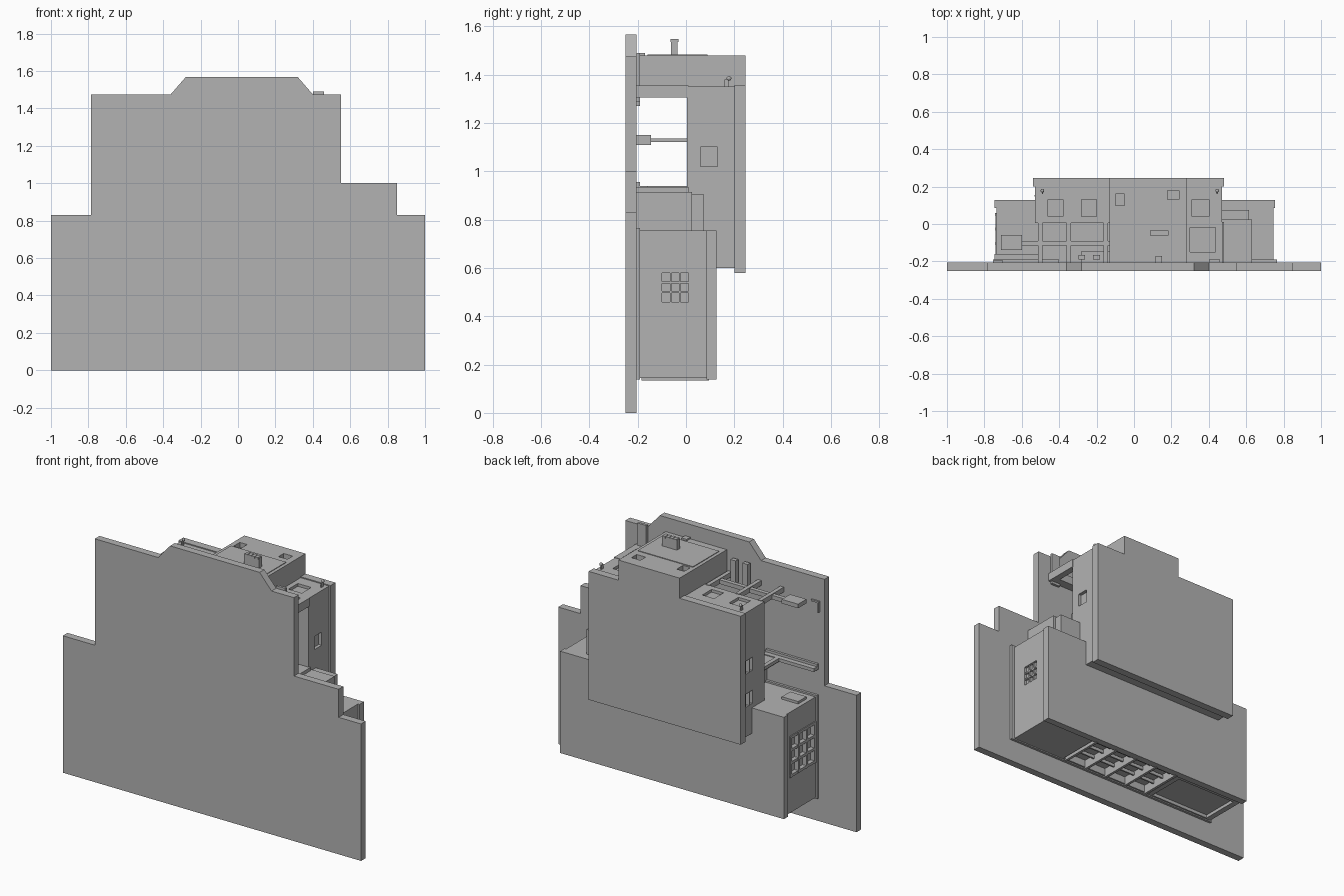
import bpy, bmesh

old = bpy.data.objects.get("Cube")
if old:
    bpy.data.objects.remove(old)

grey = bpy.data.materials.new("plain_grey")
grey.use_nodes = True
tone = (0.45, 0.45, 0.45, 1)
grey.diffuse_color = tone
grey.node_tree.nodes["Principled BSDF"].inputs["Base Color"].default_value = tone


def finish(name, bm):
    bmesh.ops.recalc_face_normals(bm, faces=bm.faces)
    mesh = bpy.data.meshes.new(name)
    bm.to_mesh(mesh)
    bm.free()
    mesh.materials.append(grey)
    ob = bpy.data.objects.new(name, mesh)
    bpy.context.collection.objects.link(ob)
    return ob


def box(name, x, y, z):
    """Box from (low, high) ranges on each axis."""
    bm = bmesh.new()
    bmesh.ops.create_cube(bm, size=1)
    for v in bm.verts:
        for i, (lo, hi) in enumerate((x, y, z)):
            v.co[i] = hi if v.co[i] > 0 else lo
    return finish(name, bm)


def slab(name, outline, y0, y1):
    """Outline in x and z, extruded from y0 to y1."""
    bm = bmesh.new()
    face = bm.faces.new([bm.verts.new((x, y0, z)) for x, z in outline])
    ext = bmesh.ops.extrude_face_region(bm, geom=[face])["geom"]
    bmesh.ops.translate(bm, vec=(0, y1 - y0, 0),
                        verts=[g for g in ext if isinstance(g, bmesh.types.BMVert)])
    return finish(name, bm)


def cut(ob, x, y, z):
    """Carve a box out of a part."""
    cutter = box("cutter", x, y, z)
    cutter.hide_render = True
    mod = ob.modifiers.new("opening", 'BOOLEAN')
    mod.operation, mod.object, mod.solver = 'DIFFERENCE', cutter, 'EXACT'
    bpy.context.view_layer.objects.active = ob
    bpy.ops.object.modifier_apply(modifier=mod.name)
    bpy.data.objects.remove(cutter)


WALL = -0.205

# Front plate with stepped skyline
half = [(-1, 0), (1, 0), (1, .83), (.85, .83), (.85, 1), (.55, 1), (.55, 1.475), (.4, 1.475),
        (.32, 1.567), (-.28, 1.567), (-.36, 1.475), (-.785, 1.475), (-.785, .83), (-1, .83)]
slab("front_plate", half, -.25, WALL)

# Lower block, its back panel and its flange against the plate
lower = box("lower_block", (-.735, .745), (WALL, .1), (.145, .755))
cut(lower, (.73, .8), (-.1, .01), (.46, .58))
cut(lower, (-.8, -.715), (-.19, .06), (.36, .61))
cut(lower, (-.26, .38), (-.18, .09), (.1, .19))
cut(lower, (-.7, -.29), (-.18, .06), (.1, .165))
box("lower_back_panel", (-.745, .755), (.085, .127), (.138, .755))
box("lower_flange", (-.745, .765), (WALL, -.19), (.138, .765))

# Ribs under the lower block
for i in range(5):
    x = -.24 + i * .15
    box("underside_rib", (x - .008, x + .008), (-.185, .095), (.135, .19))
for y in (-.1, -.02, .05):
    box("underside_rail", (-.26, .38), (y - .005, y + .005), (.165, .185))

# Window grids on both ends of the lower block
for i in range(4):
    y = -.18 + i * .077
    box("lattice_upright", (-.742, -.715), (y - .008, y + .008), (.36, .61))
    z = .368 + i * .078
    box("lattice_bar", (-.74, -.715), (-.19, .06), (z - .008, z + .008))
for i in (1, 2):
    y, z = -.1 + i * .037, .46 + i * .04
    box("end_window_upright", (.73, .742), (y - .004, y + .004), (.46, .58))
    box("end_window_bar", (.73, .742), (-.1, .01), (z - .004, z + .004))

# Terrace box between the lower and upper blocks
box("terrace", (-.4, .63), (WALL, .025), (.75, .915))
box("terrace_back", (-.4, .615), (.02, .075), (.75, .905))
box("terrace_floor", (-.5, .48), (WALL, .01), (.91, .935))
box("roof_hatch", (-.71, -.6), (-.14, -.06), (.755, .77))

# Upper block: stepped back panel and the body in front of it
steps = [(-.54, .58), (.48, .58), (.48, 1.358), (.28, 1.358), (.28, 1.48), (-.13, 1.48),
         (-.13, 1.358), (-.54, 1.358)]
slab("upper_back_panel", steps, .2, .247)
body = box("upper_body", (-.53, .47), (.005, .21), (.6, 1.352))
cut(body, (-.6, -.51), (.12, .18), (.98, 1.06))
cut(body, (-.6, -.51), (.12, .18), (.78, .86))
cut(body, (.45, .6), (.06, .13), (1.02, 1.1))
for x0, x1 in ((-.46, -.38), (-.28, -.2), (.31, .4)):
    cut(body, (x0, x1), (.04, .13), (1.335, 1.4))
for z in (.78, .98):
    box("side_window_bar", (-.533, -.51), (.146, .154), (z, z + .08))

# Raised centre with chimney and hatches
centre = box("centre_roof", (-.13, .28), (WALL, .205), (1.31, 1.48))
cut(centre, (-.1, -.05), (.1, .16), (1.45, 1.5))
cut(centre, (.18, .24), (.13, .18), (1.45, 1.5))
box("roof_sheet", (-.11, .26), (-.16, .09), (1.478, 1.484))
box("chimney", (.085, .185), (-.062, -.035), (1.48, 1.545))
for i in range(4):
    box("chimney_cap", (.09 + i * .024, .108 + i * .024), (-.065, -.032), (1.535, 1.548))
box("roof_post", (.115, .15), (WALL, -.17), (1.48, 1.49))

# Open side roof joined to the plate
side = box("side_roof", (.27, .475), (WALL, .01), (1.305, 1.355))
cut(side, (.3, .435), (-.15, -.02), (1.2, 1.5))
box("side_roof_bracket", (.4, .46), (WALL, -.19), (1.29, 1.49))

# Beams, posts and shelf on the open side
for x in (-.15, -.35, -.5):
    box("cross_beam", (x - .012, x + .012), (WALL, .01), (1.325, 1.355))
box("long_beam", (-.62, -.13), (-.115, -.09), (1.325, 1.35))
box("shelf", (-.71, -.6), (-.14, -.06), (1.335, 1.36))
box("wall_hook", (-.755, -.745), (WALL, -.19), (1.27, 1.33))
box("hook_arm", (-.755, -.7), (WALL, -.195), (1.325, 1.335))
for x in (-.2, -.28):
    box("post", (x - .018, x + .018), (-.19, -.165), (1.31, 1.45))
box("wall_ledge", (-.745, -.4), (WALL, -.16), (.92, .94))
box("ledge_lip", (-.745, -.4), (WALL, -.19), (.94, .955))
box("ledge_beam", (-.51, -.485), (WALL, .01), (.92, .94))

# Mid-height walkway and bracket
box("walkway", (-.13, .28), (WALL, .01), (1.122, 1.135))
box("walkway_bracket", (-.28, .3), (WALL, -.145), (1.11, 1.15))

# Roof knobs
for x in (-.49, .445):
    bm = bmesh.new()
    bmesh.ops.create_uvsphere(bm, u_segments=10, v_segments=6, radius=.01)
    bmesh.ops.translate(bm, verts=bm.verts, vec=(x, .178, 1.385))
    finish("roof_knob", bm)
    box("knob_stem", (x - .003, x + .003), (.16, .178), (1.35, 1.38))
